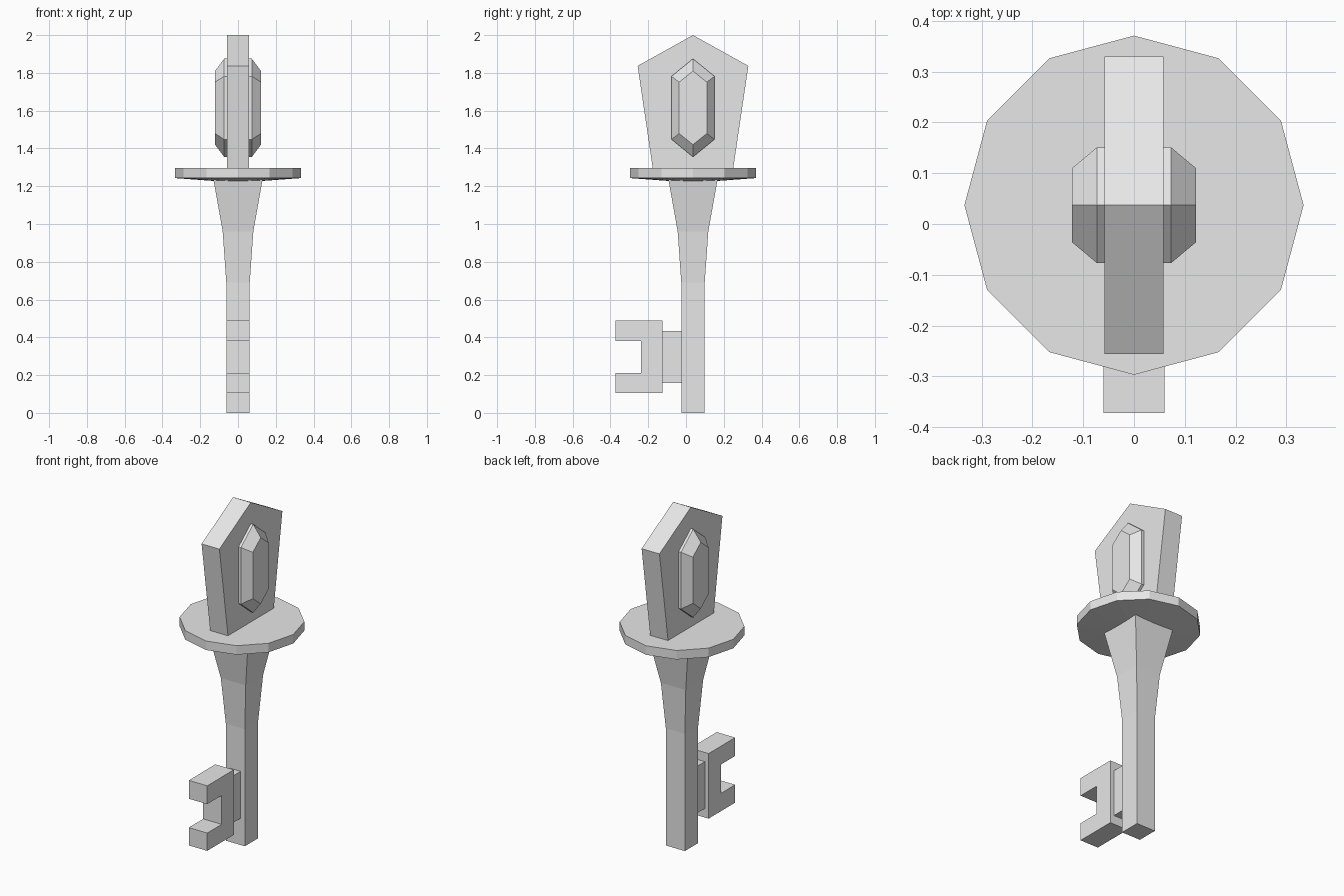
import bpy, bmesh, math

if "Cube" in bpy.data.objects:
    bpy.data.objects.remove(bpy.data.objects["Cube"])

CY = 0.037  # y position of the key's axis

grey = bpy.data.materials.new("plain grey")
grey.diffuse_color = (0.8, 0.8, 0.8, 1)
grey.use_nodes = True
grey.node_tree.nodes["Principled BSDF"].inputs["Base Color"].default_value = grey.diffuse_color


def loft(name, rings):
    """Join equal-sized rings of points with quads and cap both ends."""
    bm = bmesh.new()
    loops = [[bm.verts.new(p) for p in ring] for ring in rings]
    n = len(loops[0])
    for a, b in zip(loops, loops[1:]):
        for i in range(n):
            j = (i + 1) % n
            bm.faces.new((a[i], a[j], b[j], b[i]))
    bm.faces.new(loops[0][::-1])
    bm.faces.new(loops[-1])
    bmesh.ops.recalc_face_normals(bm, faces=bm.faces)
    mesh = bpy.data.meshes.new(name)
    bm.to_mesh(mesh)
    bm.free()
    mesh.materials.append(grey)
    obj = bpy.data.objects.new(name, mesh)
    bpy.context.collection.objects.link(obj)
    return obj


def plate(name, outline, half):
    """Extrude a (y, z) outline along x, symmetric about x = 0."""
    return loft(name, [[(x, y, z) for y, z in outline] for x in (-half, half)])


def ring(r, z, n, turn=0.0):
    return [(r * math.cos(turn + math.tau * i / n),
             CY + r * math.sin(turn + math.tau * i / n), z) for i in range(n)]


# Square shaft flaring towards the collar
loft("shaft", [ring(h * math.sqrt(2), z, 4, math.pi / 4) for h, z in
               ((0.062, 0), (0.062, 0.69), (0.081, 0.96), (0.13, 1.235))])

# Twelve-sided collar with a shallow conical underside
loft("collar", [ring(r, z, 12) for r, z in
                ((0.13, 1.228), (0.334, 1.243), (0.334, 1.296))])

# Five-sided head
plate("head", [(CY - 0.213, 1.295), (CY + 0.213, 1.295), (CY + 0.293, 1.837),
               (CY, 2.0), (CY - 0.293, 1.837)], 0.058)


# Bevelled hexagonal gem passing through the head
def hexagon(x, half_w, tip, shoulder):
    mid = 1.615
    return [(x, CY + y, mid + z) for y, z in
            ((0, tip), (half_w, shoulder), (half_w, -shoulder),
             (0, -tip), (-half_w, -shoulder), (-half_w, shoulder))]


outer, inner = (0.114, 0.26, 0.167), (0.073, 0.195, 0.136)
loft("gem", [hexagon(-0.122, *inner), hexagon(-0.073, *outer),
             hexagon(0.073, *outer), hexagon(0.122, *inner)])

# Narrow neck joining the bit to the shaft
plate("bit_neck", [(-0.125, 0.158), (-0.025, 0.158),
                   (-0.025, 0.434), (-0.125, 0.434)], 0.035)

# C-shaped bit with two teeth
plate("bit", [(-0.125, 0.105), (-0.125, 0.488), (-0.372, 0.488), (-0.372, 0.38),
              (-0.238, 0.38), (-0.238, 0.21), (-0.372, 0.21), (-0.372, 0.105)], 0.06)
